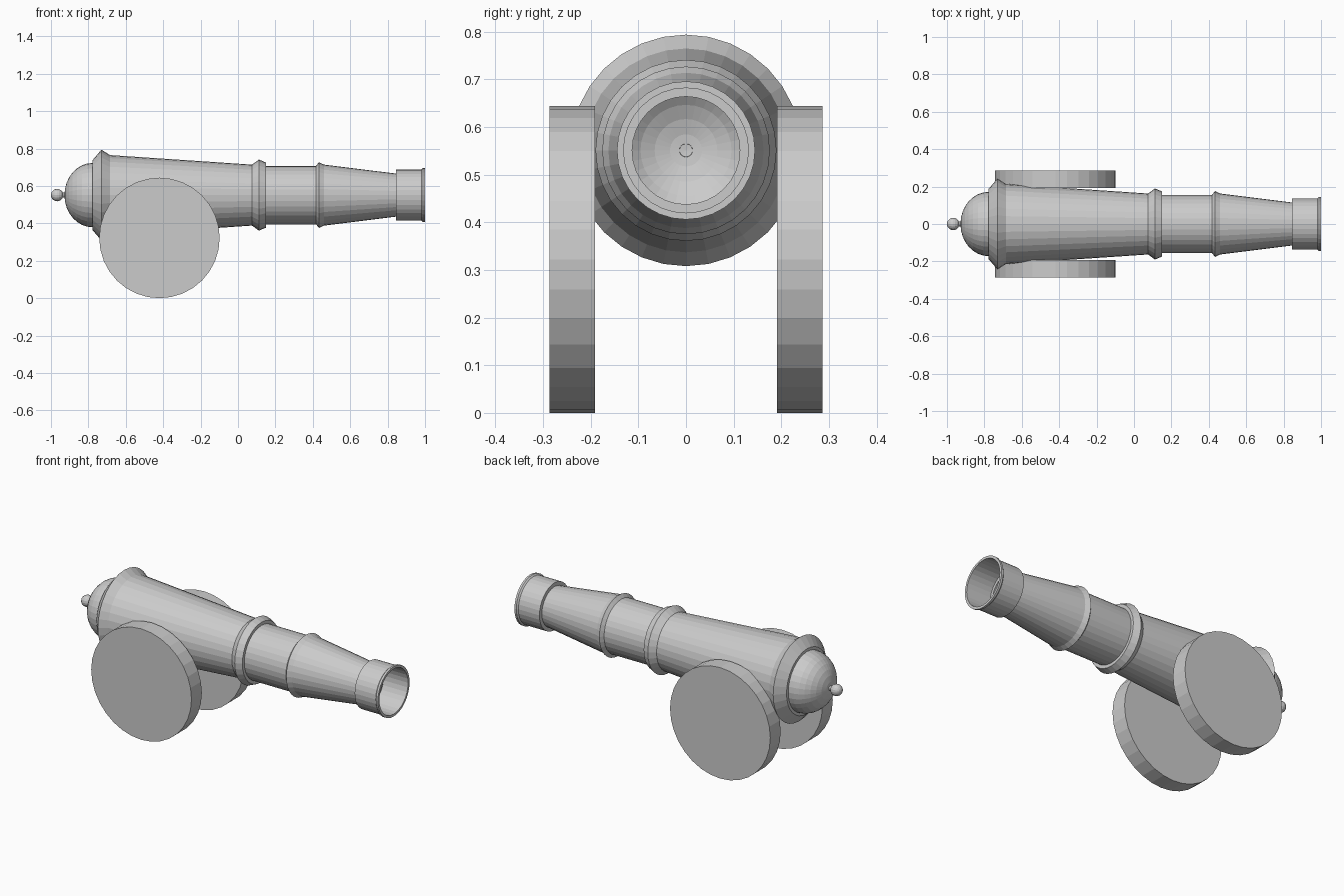
import bpy, bmesh
from math import sin, cos, pi, radians
from mathutils import Matrix

if "Cube" in bpy.data.objects:
    bpy.data.objects.remove(bpy.data.objects["Cube"])

AXIS_Z = 0.551
SIDES = 32


def add_object(name, bm):
    bmesh.ops.recalc_face_normals(bm, faces=bm.faces)
    mesh = bpy.data.meshes.new(name)
    bm.to_mesh(mesh)
    bm.free()
    obj = bpy.data.objects.new(name, mesh)
    bpy.context.collection.objects.link(obj)
    return obj


def lathe(name, profile):
    """Revolve (x, radius) points around the barrel axis."""
    bm = bmesh.new()
    verts = [bm.verts.new((x, 0, r)) for x, r in profile]
    edges = [bm.edges.new(pair) for pair in zip(verts, verts[1:])]
    bmesh.ops.spin(bm, geom=verts + edges, axis=(1, 0, 0), cent=(0, 0, 0),
                   angle=2 * pi, steps=SIDES, use_merge=True)
    bmesh.ops.remove_doubles(bm, verts=bm.verts, dist=0.0005)
    obj = add_object(name, bm)
    obj.location.z = AXIS_Z
    return obj


# Hollow barrel: rounded breech, reinforcing rings, tapered tube
dome = [(-0.777 - 0.151 * cos(k * pi / 16), 0.172 * sin(k * pi / 16))
        for k in range(9)]
lathe("barrel", dome + [
    (-0.777, 0.188), (-0.73, 0.243), (-0.685, 0.214),
    (0.075, 0.163), (0.112, 0.190), (0.15, 0.174), (0.15, 0.156),
    (0.417, 0.156), (0.433, 0.176), (0.46, 0.163), (0.845, 0.115)])

# Thin-walled muzzle collar with a small lip
lathe("muzzle", [
    (0.845, 0.113), (0.845, 0.137), (0.98, 0.137), (0.988, 0.145),
    (1.0, 0.145), (1.0, 0.131), (0.845, 0.131)])

# Knob and its short neck at the breech
bm = bmesh.new()
bmesh.ops.create_uvsphere(bm, u_segments=16, v_segments=10, radius=0.033,
                          matrix=Matrix.Rotation(radians(90), 4, 'Y'))
knob = add_object("breech_knob", bm)
knob.location = (-0.967, 0, AXIS_Z)
lathe("knob_neck", [(-0.945, 0.012), (-0.92, 0.014)])

# Solid disc wheels on both sides
for side, label in ((-1, "front"), (1, "back")):
    bm = bmesh.new()
    bmesh.ops.create_cone(bm, cap_ends=True, segments=SIDES,
                          radius1=0.322, radius2=0.322, depth=0.095,
                          matrix=Matrix.Rotation(radians(90), 4, 'X'))
    wheel = add_object("wheel_" + label, bm)
    wheel.location = (-0.42, side * 0.239, 0.322)
